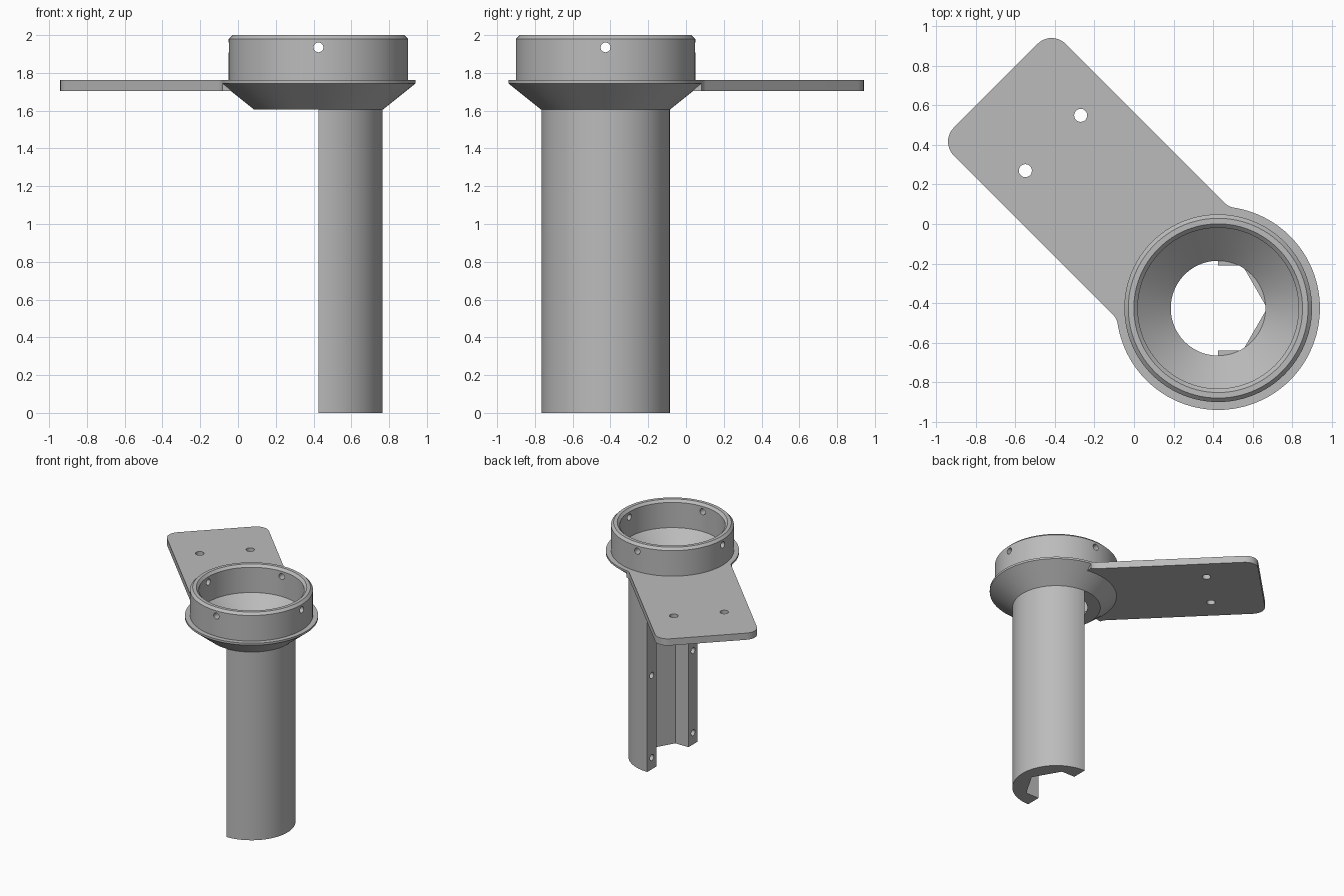
import bpy, bmesh
from math import pi, cos, sin, atan2, sqrt
from mathutils import Matrix, Vector

cube = bpy.data.objects.get("Cube")
if cube:
    bpy.data.objects.remove(cube, do_unlink=True)

AXIS = Matrix.Translation((0.426, -0.426, 0))      # centre line of tube and collar
PLATE = AXIS @ Matrix.Rotation(3 * pi / 4, 4, "Z")  # plate runs along its local x

grey = bpy.data.materials.new("grey_plastic")
grey.use_nodes = True
GREY = (0.5, 0.5, 0.5, 1)
grey.diffuse_color = GREY
grey.node_tree.nodes["Principled BSDF"].inputs["Base Color"].default_value = GREY


def finish(bm, name, matrix):
    bmesh.ops.recalc_face_normals(bm, faces=bm.faces)
    bm.transform(matrix)
    mesh = bpy.data.meshes.new(name)
    bm.to_mesh(mesh)
    bm.free()
    mesh.materials.append(grey)
    obj = bpy.data.objects.new(name, mesh)
    bpy.context.collection.objects.link(obj)
    return obj


def arc(cx, cy, r, start, end, steps):
    angles = [start + (end - start) * i / steps for i in range(steps + 1)]
    return [(cx + r * cos(a), cy + r * sin(a)) for a in angles]


def prism(name, outline, z0, z1, matrix):
    bm = bmesh.new()
    face = bm.faces.new([bm.verts.new((x, y, z0)) for x, y in outline])
    top = bmesh.ops.extrude_face_region(bm, geom=[face], use_keep_orig=True)["geom"]
    bmesh.ops.translate(bm, vec=(0, 0, z1 - z0),
                        verts=[v for v in top if isinstance(v, bmesh.types.BMVert)])
    return finish(bm, name, matrix)


def revolve(name, profile, steps, matrix):
    bm = bmesh.new()
    verts = [bm.verts.new((r, 0, z)) for r, z in profile]
    edges = [bm.edges.new((verts[i - 1], verts[i])) for i in range(len(verts))]
    bmesh.ops.spin(bm, geom=verts + edges, cent=(0, 0, 0), axis=(0, 0, 1),
                   angle=2 * pi, steps=steps)
    bmesh.ops.remove_doubles(bm, verts=bm.verts, dist=1e-4)
    return finish(bm, name, matrix)


def hole_cutter(name, holes, radius, depth, matrix):
    """holes: (centre, direction) pairs."""
    bm = bmesh.new()
    for centre, direction in holes:
        turn = Vector((0, 0, 1)).rotation_difference(Vector(direction)).to_matrix().to_4x4()
        bmesh.ops.create_cone(bm, cap_ends=True, segments=24, radius1=radius, radius2=radius,
                              depth=depth, matrix=Matrix.Translation(centre) @ turn)
    return finish(bm, name, matrix)


def combine(obj, other, operation):
    mod = obj.modifiers.new(operation.lower(), "BOOLEAN")
    mod.operation, mod.object, mod.solver = operation, other, "EXACT"
    bpy.context.view_layer.objects.active = obj
    bpy.ops.object.modifier_apply(modifier=mod.name)
    bpy.data.objects.remove(other, do_unlink=True)


# Collar: ring wall with chamfered rim, thin flange, funnel below
collar = revolve("collar", [
    (0.24, 1.605), (0.34, 1.605), (0.515, 1.745), (0.515, 1.762), (0.475, 1.762),
    (0.475, 1.98), (0.455, 2.0), (0.427, 2.0), (0.407, 1.98), (0.407, 1.765)], 96, AXIS)

# Mounting plate: rounded far corners, fillets flowing into the flange
LENGTH, HALF, CORNER, FILLET, FLANGE = 1.592, 0.4, 0.1, 0.08, 0.515
fx = sqrt((FLANGE + FILLET) ** 2 - (HALF + FILLET) ** 2)
meet = atan2(HALF + FILLET, fx)
side = arc(LENGTH - CORNER, HALF - CORNER, CORNER, 0, pi / 2, 10)
side += arc(fx, HALF + FILLET, FILLET, -pi / 2, meet - pi, 6)
outline = side + arc(0, 0, 0.46, meet, -meet, 24) + [(x, -y) for x, y in reversed(side)]
plate = prism("mounting_plate", outline, 1.705, 1.762, PLATE)
plate_holes = hole_cutter("plate_holes", [((1.182, s * 0.198, 1.73), (0, 0, 1)) for s in (-1, 1)],
                          0.033, 0.3, PLATE)
combine(plate, plate_holes, "DIFFERENCE")
combine(collar, plate, "UNION")

# Four screw holes through the ring wall
dirs = [(1, 0, 0), (0, 1, 0), (-1, 0, 0), (0, -1, 0)]
ring_holes = hole_cutter("ring_holes", [((0.44 * x, 0.44 * y, 1.935), (x, y, 0)) for x, y, _ in dirs],
                         0.026, 0.2, AXIS)
combine(collar, ring_holes, "DIFFERENCE")

# Half tube with a hexagonal channel
hexagon = [(0, 0.215), (0.124, 0.215), (0.248, 0), (0.124, -0.215), (0, -0.215)]
tube = prism("half_tube", arc(0, 0, 0.34, -pi / 2, pi / 2, 48) + hexagon, 0, 1.605, AXIS)
tube_holes = hole_cutter("tube_holes", [((0, s * 0.278, z), (1, 0, 0))
                                        for s in (-1, 1) for z in (0.1, 0.8, 1.5)],
                         0.026, 0.2, AXIS)
combine(tube, tube_holes, "DIFFERENCE")

# Smooth round walls, crisp edges
for obj in (collar, tube):
    bpy.ops.object.select_all(action="DESELECT")
    obj.select_set(True)
    bpy.context.view_layer.objects.active = obj
    bpy.ops.object.shade_smooth_by_angle(angle=pi / 7)
